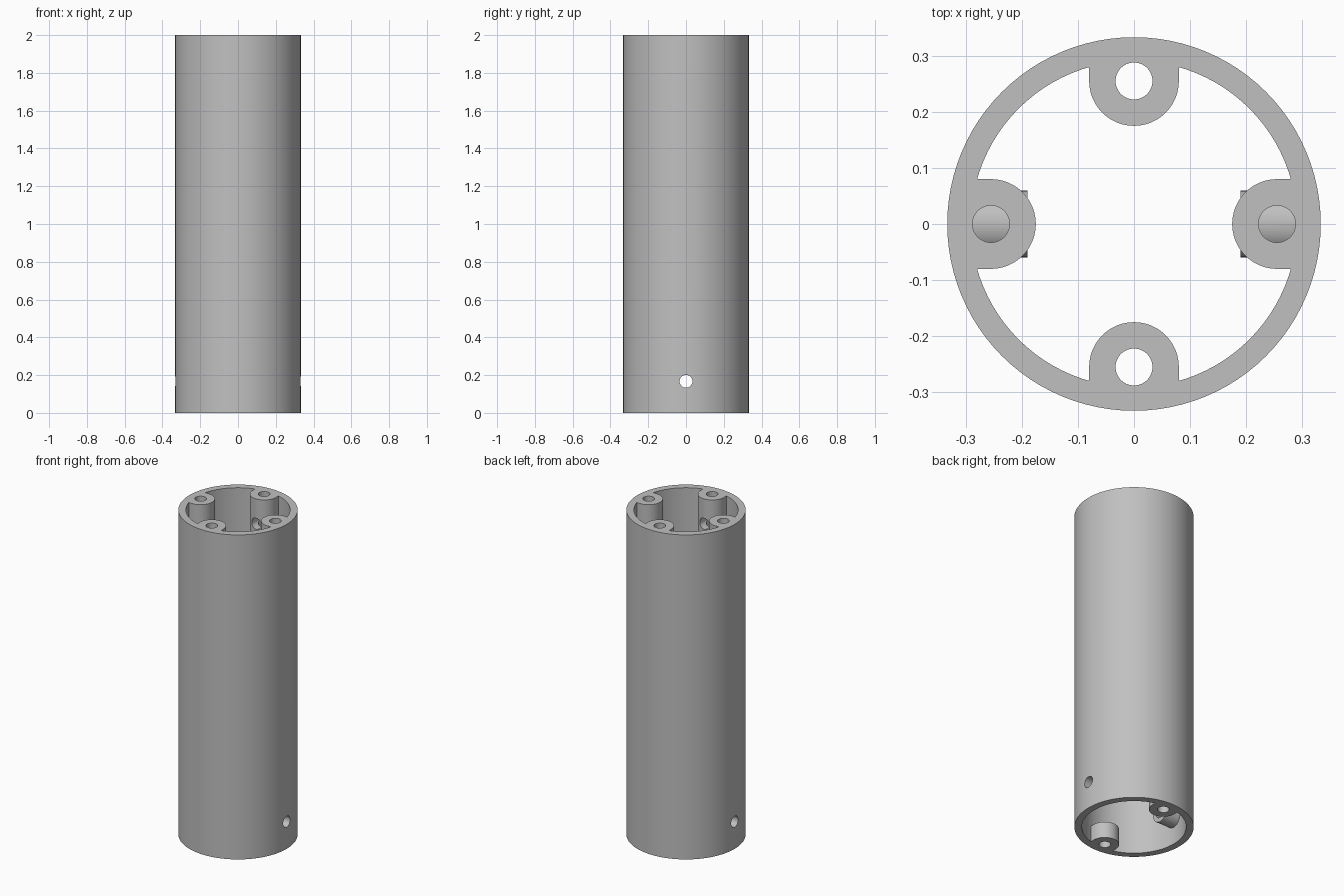
import bpy, bmesh, math
from mathutils import Matrix

cube = bpy.data.objects.get("Cube")
if cube:
    bpy.data.objects.remove(cube, do_unlink=True)

HEIGHT, R_OUT, R_IN = 2.0, 0.333, 0.291
BOSS_AT, BOSS_R, BORE_R = 0.255, 0.08, 0.033
PORT_Z = 0.167

grey = bpy.data.materials.new("plain_grey")
grey.use_nodes = True
grey.diffuse_color = (0.53, 0.53, 0.53, 1)
grey.node_tree.nodes["Principled BSDF"].inputs["Base Color"].default_value = (0.53, 0.53, 0.53, 1)


def circle(r, n):
    return [(r * math.cos(2 * math.pi * i / n), r * math.sin(2 * math.pi * i / n)) for i in range(n)]


def prism(name, outline, z0, z1, matrix=Matrix()):
    """Extrude an outline from z0 to z1, then place it."""
    bm = bmesh.new()
    face = bm.faces.new([bm.verts.new((x, y, z0)) for x, y in outline])
    top = bmesh.ops.extrude_face_region(bm, geom=[face])["geom"]
    moved = [v for v in top if isinstance(v, bmesh.types.BMVert)]
    bmesh.ops.translate(bm, verts=moved, vec=(0, 0, z1 - z0))
    bmesh.ops.recalc_face_normals(bm, faces=bm.faces)
    bm.transform(matrix)
    mesh = bpy.data.meshes.new(name)
    bm.to_mesh(mesh)
    bm.free()
    mesh.materials.append(grey)
    obj = bpy.data.objects.new(name, mesh)
    bpy.context.collection.objects.link(obj)
    return obj


def combine(target, other, operation):
    """Apply a boolean and discard the helper."""
    mod = target.modifiers.new("combine", 'BOOLEAN')
    mod.operation, mod.solver, mod.object = operation, 'EXACT', other
    bpy.context.view_layer.objects.active = target
    bpy.ops.object.modifier_apply(modifier=mod.name)
    bpy.data.objects.remove(other, do_unlink=True)


def turned(deg):
    return Matrix.Rotation(math.radians(deg), 4, 'Z')


# Open tube
tube = prism("tube_body", circle(R_OUT, 96), 0, HEIGHT)
combine(tube, prism("tube_cutter", circle(R_IN, 96), -0.1, HEIGHT + 0.1), 'DIFFERENCE')

# Screw bosses: four at the top, two short ones at the bottom
half_round = [(BOSS_AT + BOSS_R * math.cos(a), BOSS_R * math.sin(a))
              for a in (math.pi / 2 + math.pi * i / 24 for i in range(25))]
boss_outline = half_round + [(0.31, -BOSS_R), (0.31, BOSS_R)]
for deg in (0, 90, 180, 270):
    combine(tube, prism("top_boss", boss_outline, HEIGHT - 0.25, HEIGHT, turned(deg)), 'UNION')
for deg in (90, 270):
    combine(tube, prism("bottom_boss", boss_outline, 0, 0.1, turned(deg)), 'UNION')

# Sideways sleeves behind the side ports
lay_along_x = Matrix.Translation((0, 0, PORT_Z)) @ Matrix.Rotation(math.pi / 2, 4, 'Y')
for deg in (0, 180):
    combine(tube, prism("port_sleeve", circle(0.06, 32), 0.19, 0.31, turned(deg) @ lay_along_x), 'UNION')

# Vertical screw bores
for deg in (0, 90, 180, 270):
    place = turned(deg) @ Matrix.Translation((BOSS_AT, 0, 0))
    combine(tube, prism("bore_cutter", circle(BORE_R, 32), HEIGHT - 0.3, HEIGHT + 0.1, place), 'DIFFERENCE')
    if deg in (90, 270):
        combine(tube, prism("bore_cutter", circle(BORE_R, 32), -0.1, 0.15, place), 'DIFFERENCE')

# Side ports
combine(tube, prism("port_cutter", circle(0.034, 32), -0.5, 0.5, lay_along_x), 'DIFFERENCE')

# Inward openings in the front and back top bosses
raise_opening = Matrix.Translation((0, 0, 1.68)) @ lay_along_x
for deg in (90, 270):
    combine(tube, prism("opening_cutter", circle(0.034, 32), 0.1, BOSS_AT, turned(deg) @ raise_opening), 'DIFFERENCE')

bpy.ops.object.select_all(action='DESELECT')
tube.select_set(True)
bpy.context.view_layer.objects.active = tube
bpy.ops.object.shade_smooth_by_angle(angle=math.radians(30))
